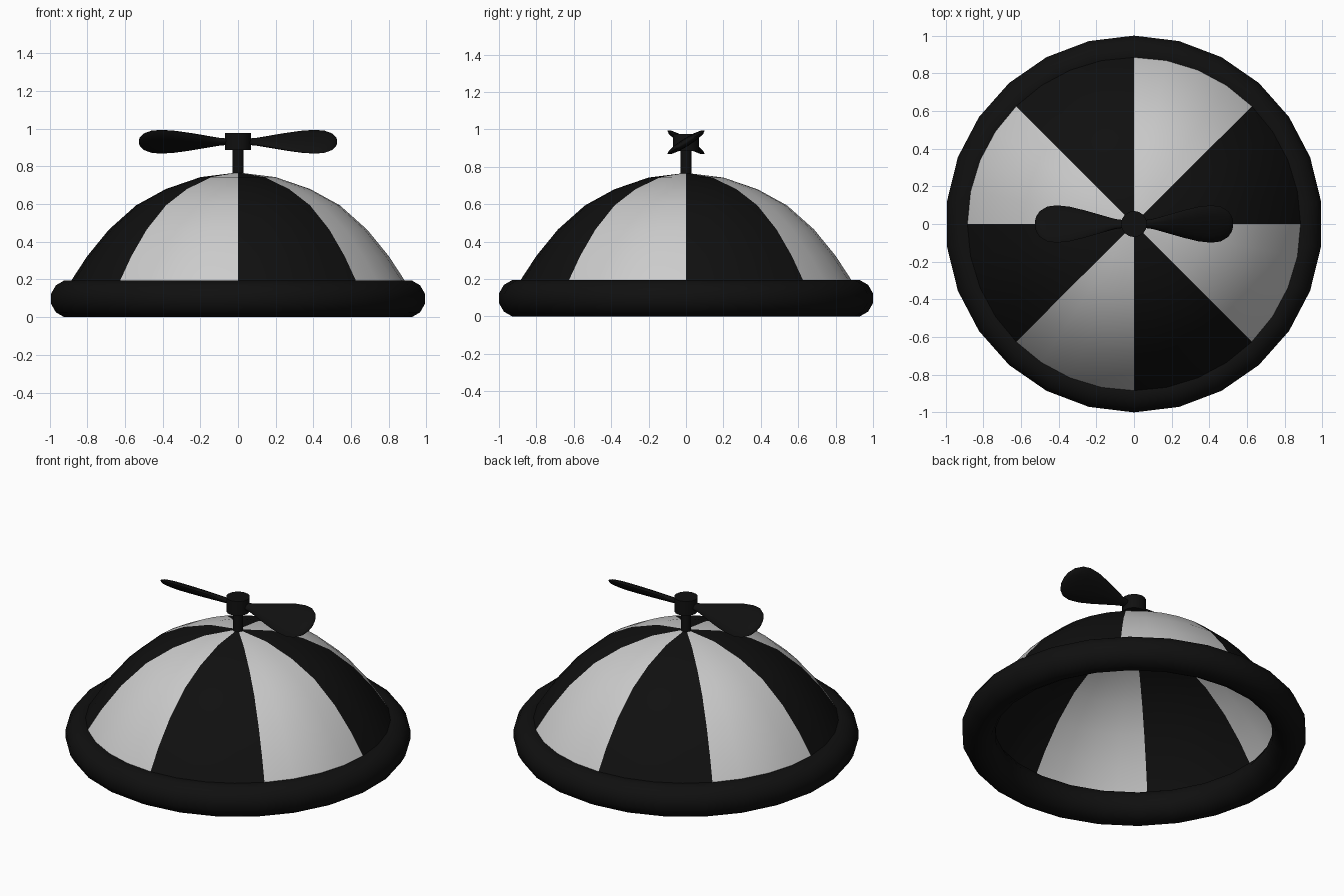
import bpy, bmesh
from math import sin, cos, pi, radians

if "Cube" in bpy.data.objects:
    bpy.data.objects.remove(bpy.data.objects["Cube"])

black = bpy.data.materials.new("black")
black.diffuse_color = (0.005, 0.005, 0.005, 1)
black.use_nodes = True
black.node_tree.nodes["Principled BSDF"].inputs["Base Color"].default_value = black.diffuse_color


def finish(name, bm, mat=None, angle=40):
    bmesh.ops.recalc_face_normals(bm, faces=bm.faces)
    me = bpy.data.meshes.new(name)
    bm.to_mesh(me)
    bm.free()
    ob = bpy.data.objects.new(name, me)
    bpy.context.collection.objects.link(ob)
    if mat:
        me.materials.append(mat)
    bpy.ops.object.select_all(action='DESELECT')
    bpy.context.view_layer.objects.active = ob
    ob.select_set(True)
    bpy.ops.object.shade_smooth_by_angle(angle=radians(angle))
    return ob


def bridge(bm, a, b, closed=True):
    n = len(a)
    for i in range(n if closed else n - 1):
        j = (i + 1) % n
        bm.faces.new((a[i], a[j], b[j], b[i]))


# Dome: eight 45 degree fabric panels, alternately black and grey
DOME = [(0.92, 0.13), (0.883, 0.197), (0.80, 0.324), (0.685, 0.465),
        (0.54, 0.594), (0.383, 0.68), (0.20, 0.743)]
for k in range(8):
    bm = bmesh.new()
    angs = [(k + i / 4) * pi / 4 for i in range(5)]
    rows = [[bm.verts.new((r * cos(a), r * sin(a), z)) for a in angs] for r, z in DOME]
    for lo, hi in zip(rows, rows[1:]):
        bridge(bm, lo, hi, closed=False)
    top = bm.verts.new((0, 0, 0.768))
    for i in range(4):
        bm.faces.new((rows[-1][i], rows[-1][i + 1], top))
    finish(f"dome_panel_{k + 1}", bm, black if k % 2 == 0 else None)

# Rolled rim: 26-sided ring with a 12-sided round section
bm = bmesh.new()
SIDES, SEC, R, T = 26, 12, 0.903, 0.1
rings = []
for i in range(SIDES):
    a = pi / 2 + 2 * pi * i / SIDES
    ring = []
    for j in range(SEC):
        b = 2 * pi * (j + 0.5) / SEC
        r, z = R + T * cos(b), 0.0975 + 1.01 * T * sin(b)
        ring.append(bm.verts.new((r * cos(a), r * sin(a), z)))
    rings.append(ring)
for i in range(SIDES):
    bridge(bm, rings[i], rings[(i + 1) % SIDES])
finish("rim", bm, black, 60)


# Stem and hub
def cylinder(name, r, z0, z1):
    bm = bmesh.new()
    bmesh.ops.create_cone(bm, cap_ends=True, segments=16, radius1=r, radius2=r, depth=z1 - z0)
    bmesh.ops.translate(bm, verts=bm.verts, vec=(0, 0, (z0 + z1) / 2))
    finish(name, bm, black)


cylinder("stem", 0.03, 0.75, 0.90)
cylinder("hub", 0.069, 0.886, 0.977)

# Propeller blades: lofted oval sections (x, half width, half thickness), pitched
BLADE = [(0.04, 0.02, 0.015), (0.10, 0.03, 0.017), (0.18, 0.058, 0.019), (0.26, 0.085, 0.021),
         (0.34, 0.108, 0.022), (0.41, 0.117, 0.022), (0.46, 0.109, 0.02),
         (0.50, 0.081, 0.016), (0.52, 0.045, 0.01), (0.526, 0.015, 0.004)]
P = radians(32)
for name, s in (("blade_right", 1), ("blade_left", -1)):
    bm = bmesh.new()
    rings = []
    for x, w, t in BLADE:
        ring = []
        for j in range(12):
            u, v = w * cos(2 * pi * j / 12), t * sin(2 * pi * j / 12)
            y, z = u * cos(P) - v * sin(P), u * sin(P) + v * cos(P)
            ring.append(bm.verts.new((s * x, s * y, 0.931 + z)))
        rings.append(ring)
    for a, b in zip(rings, rings[1:]):
        bridge(bm, a, b)
    bm.faces.new(rings[0])
    bm.faces.new(rings[-1])
    finish(name, bm, black, 60)
